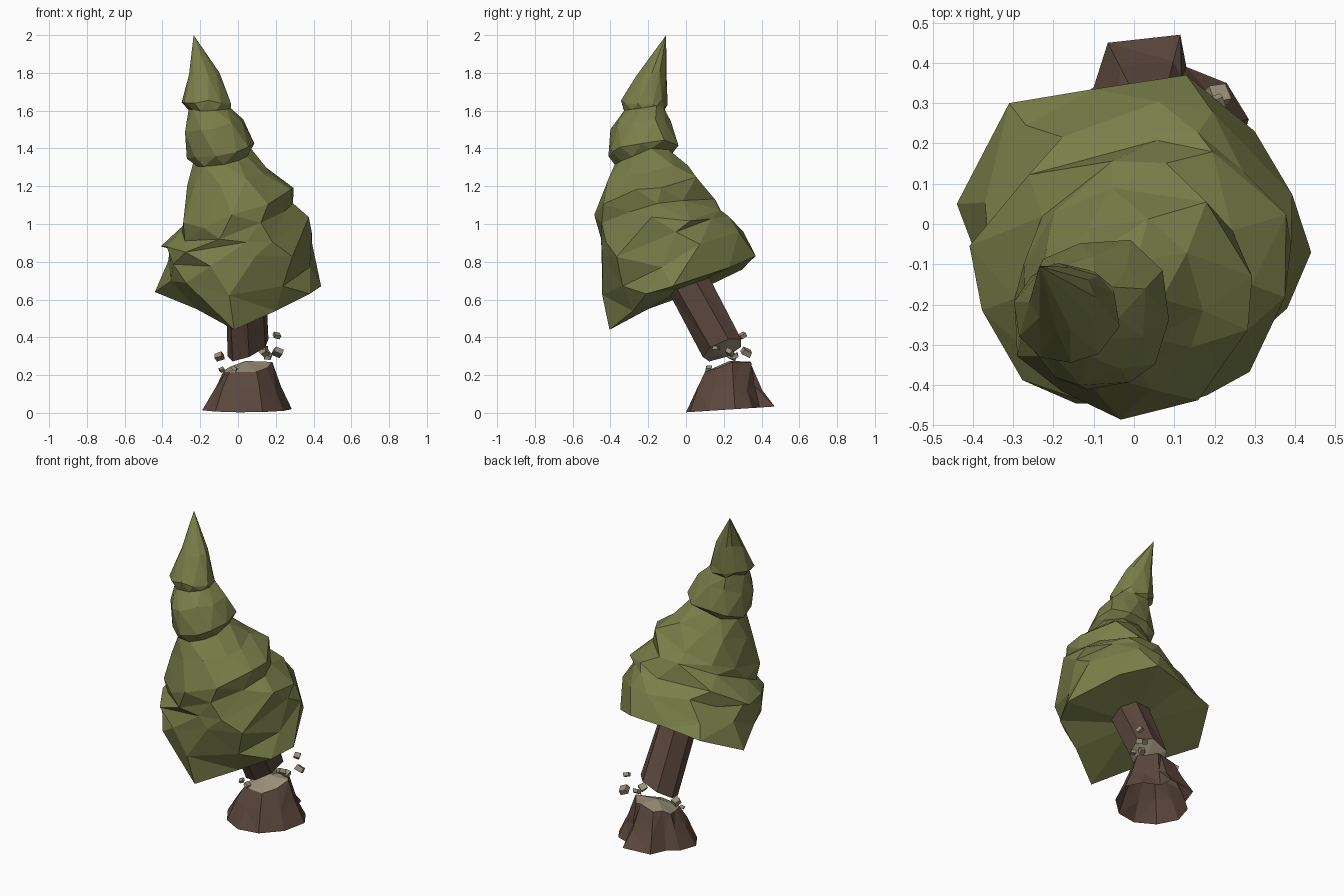
import bpy, bmesh, math, random
from mathutils import Vector, Euler

if "Cube" in bpy.data.objects:
    bpy.data.objects.remove(bpy.data.objects["Cube"])

random.seed(5)


def material(name, rgb):
    m = bpy.data.materials.new(name)
    m.diffuse_color = (*rgb, 1)
    m.use_nodes = True
    m.node_tree.nodes["Principled BSDF"].inputs["Base Color"].default_value = m.diffuse_color
    return m


GREEN = material("foliage green", (0.19, 0.21, 0.066))
BARK = material("bark brown", (0.105, 0.064, 0.046))
WOOD = material("cut wood", (0.32, 0.275, 0.19))


def make_object(name, bm, mats):
    bmesh.ops.recalc_face_normals(bm, faces=bm.faces)
    me = bpy.data.meshes.new(name)
    bm.to_mesh(me)
    bm.free()
    for m in mats:
        me.materials.append(m)
    ob = bpy.data.objects.new(name, me)
    bpy.context.collection.objects.link(ob)
    return ob


def loft(name, rings, bottom, top, mats, cap_mats=(0, 0)):
    """Triangulated skin over rings; each end gets a fan unless its tip is None."""
    bm = bmesh.new()
    loops = [[bm.verts.new(p) for p in ring] for ring in rings]
    n = len(loops[0])
    for k, (a, b) in enumerate(zip(loops, loops[1:])):
        for i in range(n):
            j = (i + 1) % n
            # diagonal alternates with the half-step twist of the rings
            if k % 2 == 0:
                bm.faces.new((a[i], a[j], b[i]))
                bm.faces.new((a[j], b[j], b[i]))
            else:
                bm.faces.new((a[i], a[j], b[j]))
                bm.faces.new((a[i], b[j], b[i]))
    for loop, tip, mat in ((loops[0], bottom, cap_mats[0]), (loops[-1], top, cap_mats[1])):
        if tip is None:
            continue
        c = bm.verts.new(tip)
        for i in range(n):
            f = bm.faces.new((loop[i], loop[(i + 1) % n], c))
            f.material_index = mat
    return make_object(name, bm, mats)


def slanted_ring(cx, cy, cz, rx, ry, sx, sy, n, twist=0.0, jit=0.0, zjit=0.0):
    """Horizontal ellipse whose height follows slopes sx, sy."""
    pts = []
    for i in range(n):
        a = math.tau * (i + twist) / n + random.uniform(-1, 1) * jit * 1.8
        k = 1 + random.uniform(-0.8, 0.8) * jit
        x, y = rx * k * math.cos(a), ry * k * math.sin(a)
        z = cz + sx * x + sy * y + random.uniform(-1, 1) * zjit * rx
        pts.append(Vector((cx + x, cy + y, z)))
    return pts


# Foliage skirt: ragged lowest edge, counter-clockwise from the right
skirt = [(0.44, -0.07, 0.67), (0.30, 0.23, 0.77), (0.13, 0.37, 0.83), (-0.10, 0.335, 0.80),
         (-0.31, 0.30, 0.76), (-0.44, 0.05, 0.64), (-0.22, -0.20, 0.55), (-0.02, -0.405, 0.44),
         (0.20, -0.28, 0.54), (0.38, -0.21, 0.63)]
# Leaning, stepped tiers above it (centre, radii, slopes), from bottom to top
tiers = [
    (0.00, -0.06, 0.79, 0.405, 0.37, 0.08, 0.34),
    (0.00, -0.11, 0.90, 0.375, 0.345, 0.15, 0.30),
    (0.00, -0.12, 0.95, 0.39, 0.355, 0.18, 0.28),
    (0.00, -0.155, 1.05, 0.30, 0.295, 0.24, 0.28),
    (-0.01, -0.19, 1.11, 0.295, 0.285, 0.26, 0.27),
    (-0.05, -0.205, 1.24, 0.215, 0.22, 0.20, 0.20),
    (-0.085, -0.22, 1.35, 0.15, 0.155, 0.20, 0.14),
    (-0.085, -0.22, 1.395, 0.185, 0.185, 0.20, 0.14),
    (-0.12, -0.235, 1.52, 0.155, 0.155, 0.15, 0.10),
    (-0.15, -0.22, 1.61, 0.11, 0.115, 0.05, 0.05),
    (-0.17, -0.225, 1.645, 0.13, 0.128, 0.0, 0.0),
    (-0.178, -0.18, 1.80, 0.08, 0.08, 0.0, 0.1),
]
rings = [[Vector(p) for p in skirt]]
rings += [slanted_ring(*t, 10, 0.5 * ((k + 1) % 2), 0.09, 0.11) for k, t in enumerate(tiers)]
loft("foliage", rings, (0, 0.0, 0.66), (-0.235, -0.105, 2.0), [GREEN])

# Upper trunk: leaning post with a slanted pale break underneath
lower = slanted_ring(0.055, 0.195, 0.335, 0.112, 0.108, 0.42, 0.38, 7, 0.3, 0.02)
upper = slanted_ring(0.04, 0.01, 0.70, 0.11, 0.108, 0.0, 0.45, 7, 0.3, 0.02)
loft("upper_trunk", [lower, upper], (0.07, 0.19, 0.305), (0.04, 0.01, 0.72),
     [BARK, WOOD], (1, 0))

# Stump: flared root outline, open underneath, narrowing to a pale broken top
outline = [(0.285, 0.26), (0.23, 0.35), (0.13, 0.39), (0.115, 0.47), (-0.065, 0.45),
           (-0.10, 0.34), (-0.16, 0.29), (-0.19, 0.17), (-0.12, 0.06), (0.0, 0.0),
           (0.13, 0.02), (0.24, 0.12)]
centre = Vector((0.05, 0.225))
base, middle, top = [], [], []
for i, p in enumerate(outline):
    d = Vector(p) - centre
    base.append((*p, 0.003 + 0.065 * p[1]))
    m = centre + d * 0.45 + d.normalized() * 0.072
    middle.append((*m, 0.13 + 0.012 * (-1) ** i))
    t = centre + d.normalized() * (0.125 + 0.008 * (-1) ** i)
    top.append((*t, 0.24 + 0.2 * (t.y - centre.y) + 0.15 * (t.x - centre.x)
                + random.uniform(-0.008, 0.008)))
loft("stump", [base, middle, top], None, (0.04, 0.23, 0.275), [BARK, WOOD], (0, 1))

# Splinters: small skewed chips flying round the break (position, size)
chips = [(0.205, 0.30, 0.41, 0.036), (0.21, 0.32, 0.322, 0.046), (0.14, 0.23, 0.32, 0.04),
         (0.14, 0.16, 0.345, 0.03), (-0.10, 0.24, 0.30, 0.042), (-0.085, 0.16, 0.23, 0.028),
         (-0.02, 0.12, 0.235, 0.03), (0.16, 0.26, 0.30, 0.034)]
for n, (x, y, z, s) in enumerate(chips, 1):
    bm = bmesh.new()
    bmesh.ops.create_cube(bm, size=s)
    rot = Euler([random.uniform(-0.6, 0.6) for _ in range(3)]).to_matrix()
    for v in bm.verts:
        v.co.z *= 0.65
        v.co *= random.uniform(0.8, 1.15)
        v.co = rot @ v.co + Vector((x, y, z))
    make_object(f"splinter_{n}", bm, [WOOD])
